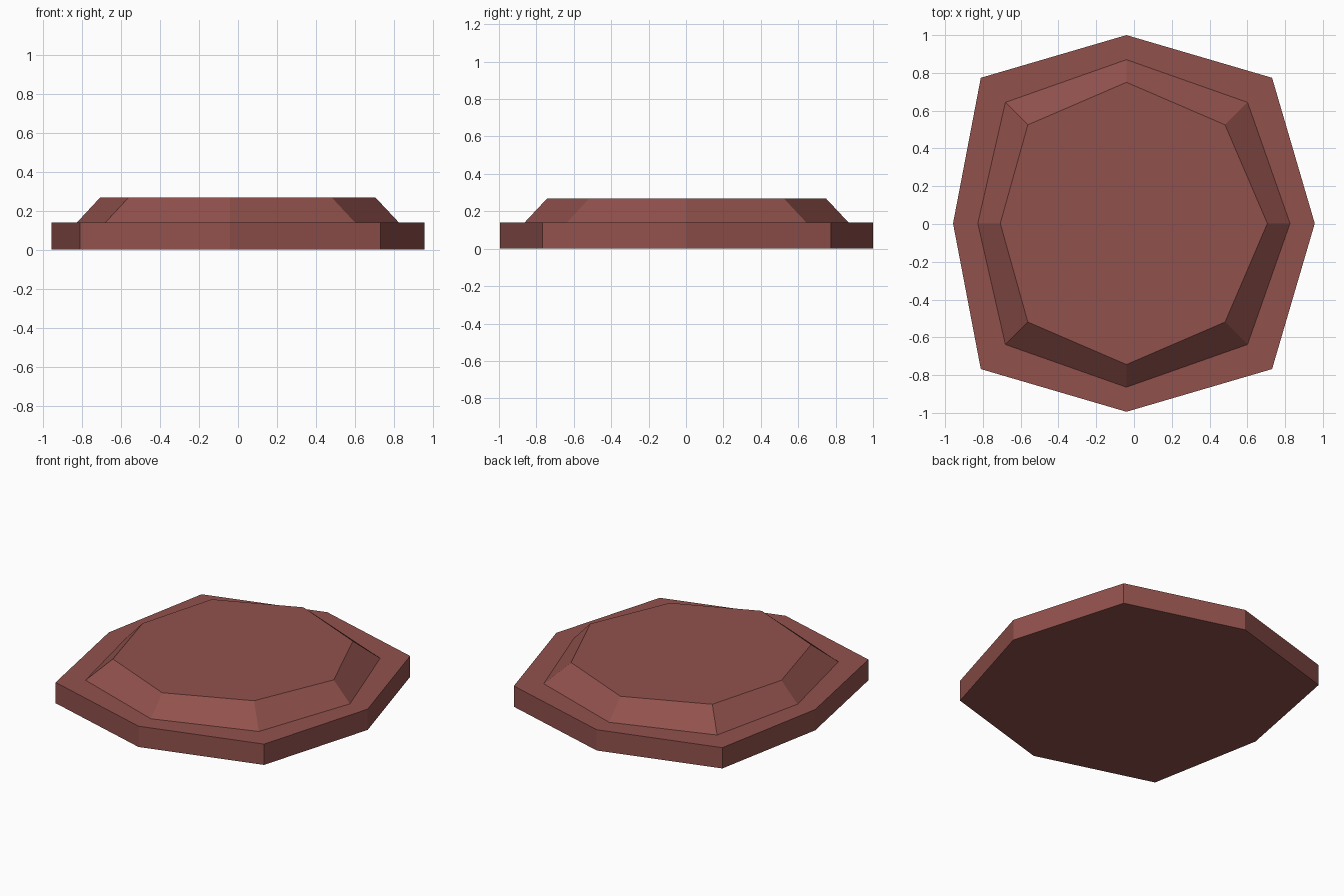
import bpy, bmesh

if "Cube" in bpy.data.objects:
    bpy.data.objects.remove(bpy.data.objects["Cube"])

# One flat colour
mat = bpy.data.materials.new("brick red")
mat.diffuse_color = (0.285, 0.083, 0.073, 1.0)
mat.use_nodes = True
mat.node_tree.nodes["Principled BSDF"].inputs["Base Color"].default_value = mat.diffuse_color

CX, CY = -0.04, 0.003  # centre of the octagon


def ring(bm, z, right, diag, left, deep):
    """Octagon whose left corner is pulled in slightly."""
    pts = [(right, 0), (diag, diag), (0, deep), (-diag, diag),
           (-left, 0), (-diag, -diag), (0, -deep), (diag, -diag)]
    return [bm.verts.new((CX + x, CY + y, z)) for x, y in pts]


# Slab with a bevelled raised top, lofted through four rings
bm = bmesh.new()
rings = [
    ring(bm, 0.0, 0.997, 0.771, 0.918, 0.997),
    ring(bm, 0.139, 0.997, 0.771, 0.918, 0.997),
    ring(bm, 0.139, 0.866, 0.641, 0.787, 0.867),
    ring(bm, 0.267, 0.746, 0.522, 0.668, 0.747),
]
for a, b in zip(rings, rings[1:]):
    for i in range(8):
        j = (i + 1) % 8
        bm.faces.new((a[i], a[j], b[j], b[i]))

# Flat bottom and top
bm.faces.new(rings[0][::-1])
bm.faces.new(rings[-1])
bmesh.ops.recalc_face_normals(bm, faces=bm.faces[:])

mesh = bpy.data.meshes.new("stepped_plate")
bm.to_mesh(mesh)
bm.free()
mesh.materials.append(mat)
obj = bpy.data.objects.new("stepped_plate", mesh)
bpy.context.collection.objects.link(obj)
